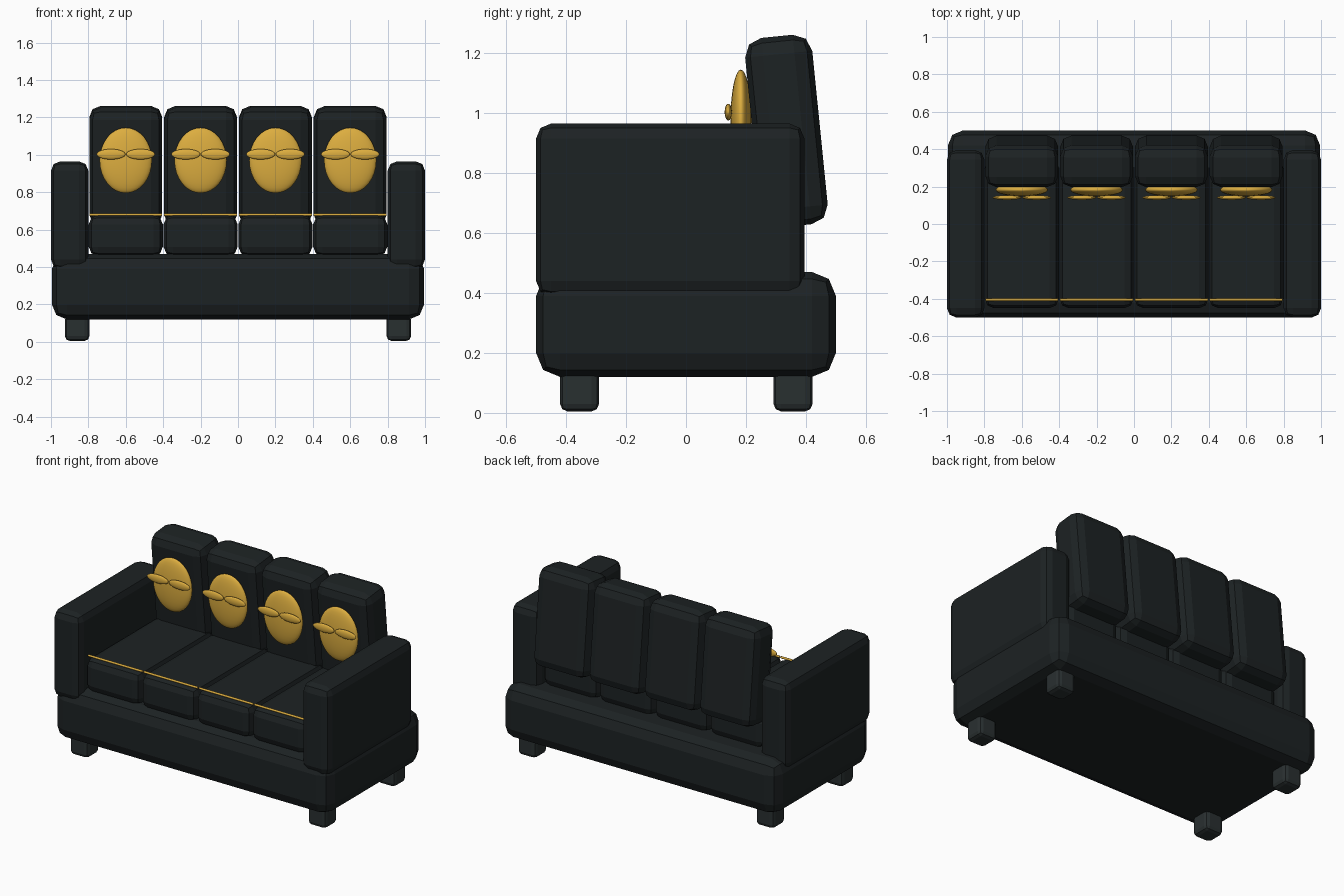
import bpy, bmesh
from mathutils import Matrix, Vector

if "Cube" in bpy.data.objects:
    bpy.data.objects.remove(bpy.data.objects["Cube"])


def material(name, rgb):
    m = bpy.data.materials.new(name)
    m.diffuse_color = (*rgb, 1)
    m.use_nodes = True
    m.node_tree.nodes["Principled BSDF"].inputs["Base Color"].default_value = m.diffuse_color
    return m


LEATHER = material("dark_leather", (0.012, 0.016, 0.017))
LEG = material("dark_wood", (0.022, 0.029, 0.03))
GOLD = material("gold", (0.72, 0.42, 0.05))


def finish(name, bm, mat, loc, rot=0.0):
    mesh = bpy.data.meshes.new(name)
    bm.to_mesh(mesh)
    bm.free()
    mesh.materials.append(mat)
    ob = bpy.data.objects.new(name, mesh)
    ob.location = loc
    ob.rotation_euler.x = rot
    bpy.context.collection.objects.link(ob)
    return ob


def soft_box(name, size, loc, bevel, mat=LEATHER, rot=0.0):
    bm = bmesh.new()
    bmesh.ops.create_cube(bm, size=1)
    bmesh.ops.scale(bm, vec=Vector(size), verts=bm.verts)
    bmesh.ops.bevel(bm, geom=bm.edges[:], offset=bevel, segments=2,
                    profile=0.5, affect='EDGES')
    return finish(name, bm, mat, loc, rot)


def ellipsoid(name, radii, loc):
    bm = bmesh.new()
    bmesh.ops.create_uvsphere(bm, u_segments=32, v_segments=16, radius=1)
    bmesh.ops.scale(bm, vec=Vector(radii), verts=bm.verts)
    for f in bm.faces:
        f.smooth = True
    return finish(name, bm, GOLD, loc)


def rod(name, length, radius, loc):
    bm = bmesh.new()
    bmesh.ops.create_cone(bm, cap_ends=True, segments=12, radius1=radius,
                          radius2=radius, depth=length,
                          matrix=Matrix.Rotation(1.5707963, 4, 'Y'))
    for f in bm.faces:
        f.smooth = len(f.verts) == 4
    return finish(name, bm, GOLD, loc)


# base
soft_box("base", (1.99, 1.0, 0.35), (0, 0, 0.295), 0.08)

# arms and legs
for side, s in (("left", -1), ("right", 1)):
    soft_box(f"{side}_arm", (0.2, 0.895, 0.575), (s * 0.9, -0.0525, 0.6775), 0.05)
    for end, y in (("front", -0.355), ("back", 0.357)):
        soft_box(f"{end}_{side}_leg", (0.13, 0.13, 0.14), (s * 0.86, y, 0.075), 0.025, LEG)

# four seats with back cushions, piping and gold ornaments
for i in range(4):
    x = -0.6 + 0.4 * i
    n = i + 1
    soft_box(f"seat_cushion_{n}", (0.396, 0.8, 0.22), (x, -0.05, 0.568), 0.05)
    soft_box(f"back_cushion_{n}", (0.39, 0.225, 0.635), (x, 0.335, 0.94), 0.06, rot=0.1)
    rod(f"piping_{n}", 0.39, 0.007, (x, -0.405, 0.68))
    ellipsoid(f"ornament_{n}", (0.14, 0.035, 0.175), (x, 0.183, 0.97))
    for side, s in (("left", -1), ("right", 1)):
        ellipsoid(f"ornament_{side}_wing_{n}", (0.077, 0.012, 0.028),
                  (x + s * 0.079, 0.141, 1.003))
